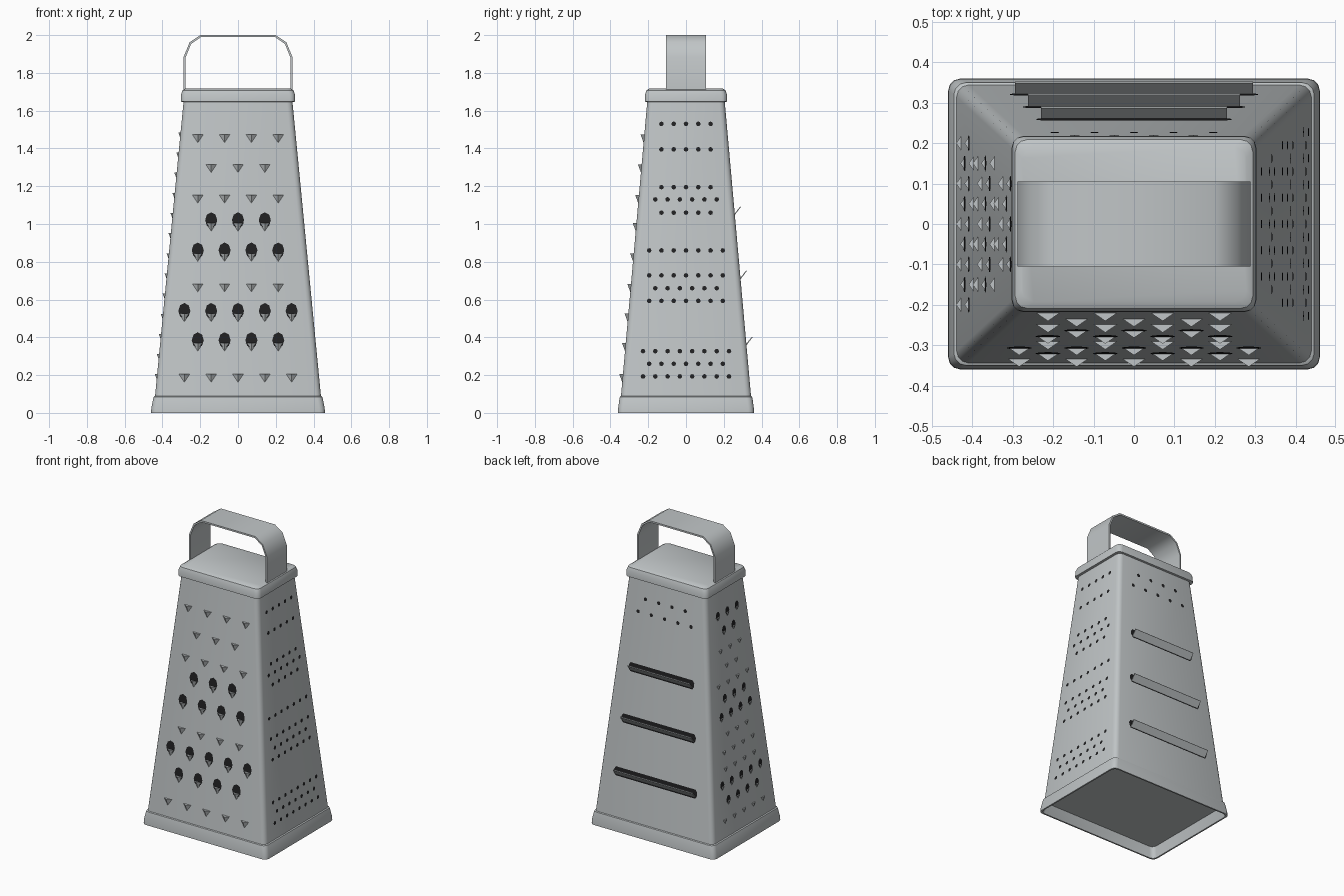
import bpy, bmesh, math
from mathutils import Vector

if "Cube" in bpy.data.objects:
    bpy.data.objects.remove(bpy.data.objects["Cube"], do_unlink=True)


def material(name, rgb):
    m = bpy.data.materials.new(name)
    m.use_nodes = True
    m.diffuse_color = (*rgb, 1)
    m.node_tree.nodes["Principled BSDF"].inputs["Base Color"].default_value = (*rgb, 1)
    return m


STEEL = material("brushed steel", (0.53, 0.56, 0.57))
DARK = material("dark opening", (0.015, 0.015, 0.016))


def finish(bm, name, mat, smooth=True, fix=True):
    if fix:
        bmesh.ops.recalc_face_normals(bm, faces=bm.faces)
    mesh = bpy.data.meshes.new(name)
    bm.to_mesh(mesh)
    bm.free()
    mesh.materials.append(mat)
    ob = bpy.data.objects.new(name, mesh)
    bpy.context.collection.objects.link(ob)
    if smooth:
        bpy.ops.object.select_all(action='DESELECT')
        ob.select_set(True)
        bpy.context.view_layer.objects.active = ob
        bpy.ops.object.shade_smooth_by_angle(angle=math.radians(35))
    return ob


def loft(name, sections, radius=0.03, steps=3):
    """Stack rounded rectangles given as (half x, half y, z) and close the ends."""
    bm = bmesh.new()
    rings = []
    for hx, hy, z in sections:
        ring = []
        for q, (sx, sy) in enumerate([(1, 1), (-1, 1), (-1, -1), (1, -1)]):
            for k in range(steps + 1):
                a = math.pi / 2 * (q + k / steps)
                ring.append(bm.verts.new((sx * (hx - radius) + radius * math.cos(a),
                                          sy * (hy - radius) + radius * math.sin(a), z)))
        rings.append(ring)
    for a, b in zip(rings, rings[1:]):
        for i in range(len(a)):
            j = (i + 1) % len(a)
            bm.faces.new((a[i], a[j], b[j], b[i]))
    bm.faces.new(rings[0])
    bm.faces.new(rings[-1])
    return finish(bm, name, STEEL)


# Tapered body, hollow base collar and top cap
Z0, Z1 = 0.08, 1.66
LOW, HIGH = (0.44, 0.345), (0.287, 0.204)
loft("body", [(*LOW, Z0), (*HIGH, Z1)])
loft("base_collar", [(0.435, 0.337, 0.07), (0.45, 0.35, 0), (0.46, 0.36, 0),
                     (0.459, 0.359, 0.025), (0.45, 0.353, 0.07), (0.446, 0.35, 0.085),
                     (0.438, 0.343, 0.09)])
loft("top_cap", [(0.285, 0.2, 1.645), (0.303, 0.218, 1.648), (0.302, 0.217, 1.685),
                 (0.294, 0.209, 1.708), (0.278, 0.193, 1.718)])

# Strap handle
path = [(0.288, 1.7), (0.288, 1.885), (0.256, 1.962), (0.2, 2.0)]
path += [(-x, z) for x, z in reversed(path)]
inner = [(0.277, 1.7), (0.277, 1.883), (0.249, 1.953), (0.197, 1.989)]
inner += [(-x, z) for x, z in reversed(inner)]
bm = bmesh.new()
rows = [[bm.verts.new((x, y, z)) for x, z in pts]
        for pts, y in ((path, -0.105), (path, 0.105), (inner, 0.105), (inner, -0.105))]
for r in range(4):
    a, b = rows[r], rows[(r + 1) % 4]
    for i in range(len(path) - 1):
        bm.faces.new((a[i], a[i + 1], b[i + 1], b[i]))
for end in (0, -1):
    bm.faces.new([r[end] for r in rows])
finish(bm, "handle", STEEL)


def on_wall(side, u, z, out):
    """Point on a sloping wall: u along it, z up, out away from it."""
    t = (z - Z0) / (Z1 - Z0)
    hx, hy = (a + (b - a) * t for a, b in zip(LOW, HIGH))
    return {"front": Vector((u, -hy - out, z)), "back": Vector((u, hy + out, z)),
            "left": Vector((hx + out, u, z)), "right": Vector((-hx - out, u, z))}[side]


def add_plate(bm, side, outline, out=0.003):
    f = bm.faces.new([bm.verts.new(on_wall(side, u, z, out)) for u, z in outline])
    f.normal_update()
    c = f.calc_center_median()
    if f.normal.x * c.x + f.normal.y * c.y < 0:
        f.normal_flip()


def add_hole(bm, side, u, z, rx, rz):
    add_plate(bm, side, [(u + rx * math.cos(k * math.pi / 4), z + rz * math.sin(k * math.pi / 4))
                         for k in range(8)])


def add_tooth(bm, side, u, z, w, h, d):
    a, b, tip, foot = (bm.verts.new(on_wall(side, *p)) for p in (
        (u - w, z, -0.001), (u + w, z, -0.001), (u, z, d), (u, z - h, -0.001)))
    for tri in ((a, b, tip), (a, tip, foot), (tip, b, foot), (a, foot, b)):
        bm.faces.new(tri)


def spread(count, step):
    return [(i - (count - 1) / 2) * step for i in range(count)]


def grating(side, rows, step, size):
    """Rows are (tooth top z, count, has opening)."""
    teeth, holes = bmesh.new(), bmesh.new()
    for z, count, opening in rows:
        for u in spread(count, step):
            add_tooth(teeth, side, u, z, size, size * 1.5, size * 0.65)
            if opening:
                add_hole(holes, side, u, z + size * 0.5, size * 1.07, size * 1.4)
    finish(teeth, side + "_teeth", STEEL, smooth=False)
    finish(holes, side + "_tooth_openings", DARK, smooth=False, fix=False)


# Coarse teeth on the front
grating("front", [(1.473, 4, 0), (1.315, 3, 0), (1.153, 4, 0), (1.005, 3, 1), (0.845, 4, 1),
                  (0.683, 4, 0), (0.525, 5, 1), (0.37, 4, 1), (0.205, 5, 0)], 0.142, 0.03)

# Medium teeth on the right
counts = [3, 2, 3, 2, 4, 3, 4, 3, 4, 4, 5, 4, 5]
grating("right", [(1.485 - 0.1067 * i, n, i in (0, 1, 5, 6, 10, 11))
                  for i, n in enumerate(counts)], 0.1, 0.019)


def fine_holes(side, rows, step):
    bm = bmesh.new()
    for z, count in rows:
        for u in spread(count, step):
            add_hole(bm, side, u, z, 0.0125, 0.0125)
    finish(bm, side + "_fine_holes", DARK, smooth=False, fix=False)


# Fine round holes on the left and at the top of the back
fine_holes("left", [(1.53, 5), (1.395, 5), (1.195, 5), (1.13, 6), (1.06, 5), (0.86, 7),
                    (0.728, 7), (0.66, 6), (0.593, 7), (0.327, 8), (0.26, 7), (0.193, 8)], 0.065)
fine_holes("back", [(1.53, 4), (1.44, 5)], 0.098)

# Slicing slots with raised blades on the back
slots, blades = bmesh.new(), bmesh.new()
for z, half in ((1.045, 0.23), (0.705, 0.263), (0.355, 0.295)):
    add_plate(slots, "back", [(-half, z), (half, z), (half + 0.012, z + 0.02),
                              (half + 0.012, z + 0.04), (half, z + 0.058),
                              (-half, z + 0.058), (-half - 0.012, z + 0.04),
                              (-half - 0.012, z + 0.02)])
    section = [(z, -0.002), (z + 0.045, 0.036), (z + 0.049, 0.033), (z + 0.008, -0.002)]
    ends = [[blades.verts.new(on_wall("back", u, h, out)) for h, out in section]
            for u in (-half, half)]
    for end in ends:
        blades.faces.new(end)
    for i in range(4):
        j = (i + 1) % 4
        blades.faces.new((ends[0][i], ends[0][j], ends[1][j], ends[1][i]))
finish(slots, "slicing_slots", DARK, smooth=False, fix=False)
finish(blades, "slicing_blades", STEEL, smooth=False)
